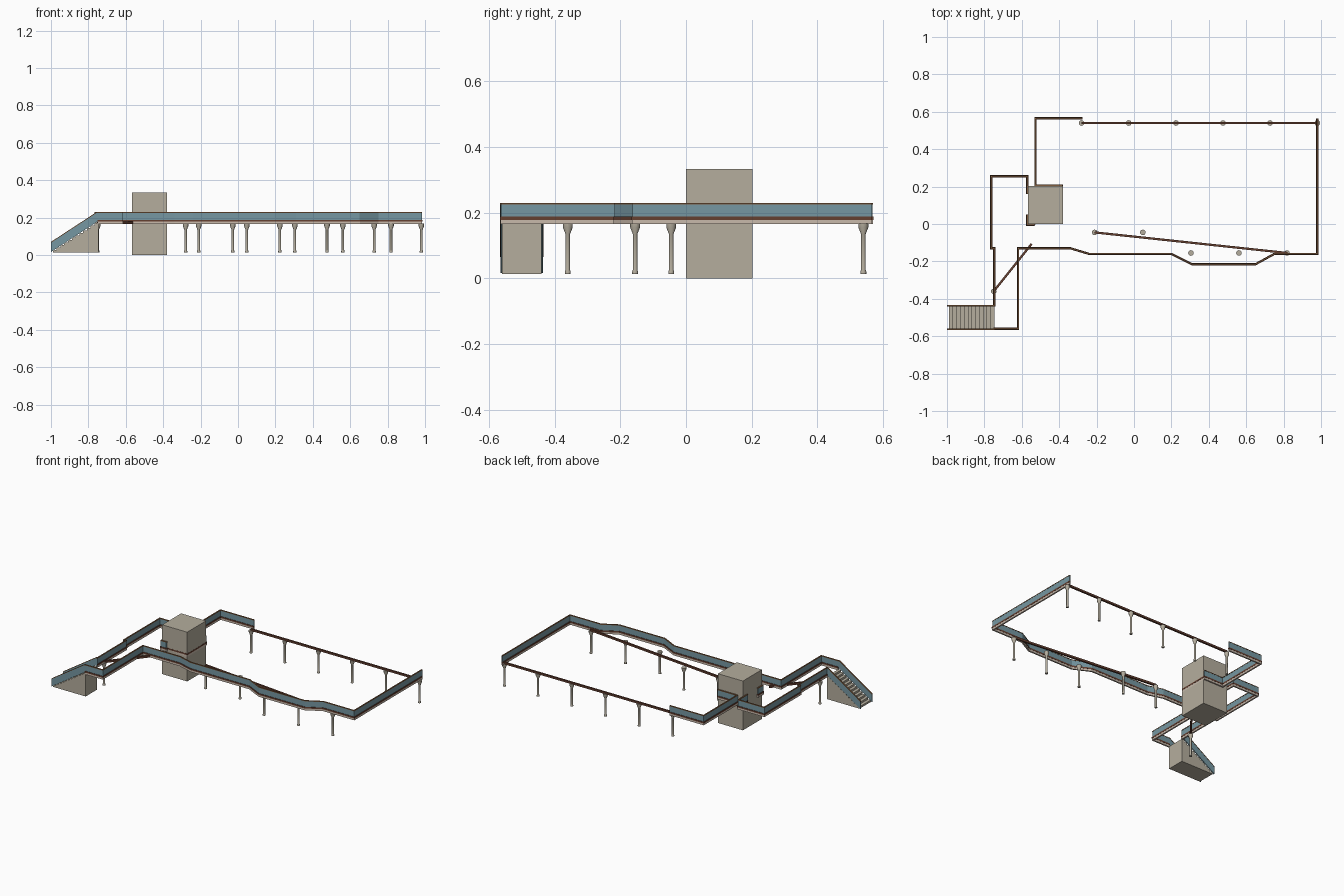
import bpy, bmesh, math
from mathutils import Vector

cube = bpy.data.objects.get("Cube")
if cube:
    bpy.data.objects.remove(cube, do_unlink=True)


def material(name, rgb):
    m = bpy.data.materials.new(name)
    m.use_nodes = True
    m.diffuse_color = (*rgb, 1)
    m.node_tree.nodes["Principled BSDF"].inputs["Base Color"].default_value = (*rgb, 1)
    return m


CONCRETE = material("concrete", (0.46, 0.42, 0.34))
STONE = material("pale trim", (0.58, 0.49, 0.41))
GLASS = material("blue grey panel", (0.18, 0.31, 0.36))
BROWN = material("dark brown", (0.13, 0.05, 0.03))
RAIL = material("rail brown", (0.22, 0.11, 0.05))


def finish(name, bm, mat):
    bmesh.ops.recalc_face_normals(bm, faces=bm.faces)
    mesh = bpy.data.meshes.new(name)
    bm.to_mesh(mesh)
    bm.free()
    mesh.materials.append(mat)
    ob = bpy.data.objects.new(name, mesh)
    bpy.context.collection.objects.link(ob)
    return ob


def sweep(name, path, half, z0, z1, mat):
    """Rectangular strip following a path with mitred corners."""
    pts = [Vector((p[0], p[1], p[2] if len(p) > 2 else 0)) for p in path]
    dirs = [(b - a).to_2d().normalized() for a, b in zip(pts, pts[1:])]
    bm = bmesh.new()
    rings = []
    for i, p in enumerate(pts):
        a, b = dirs[max(i - 1, 0)], dirs[min(i, len(dirs) - 1)]
        na, nb = Vector((-a.y, a.x)), Vector((-b.y, b.x))
        n = (na + nb) / (1 + na.dot(nb)) * half
        rings.append([bm.verts.new((p.x + s * n.x, p.y + s * n.y, p.z + z))
                      for s, z in ((-1, z0), (1, z0), (1, z1), (-1, z1))])
    for r, q in zip(rings, rings[1:]):
        for k in range(4):
            j = (k + 1) % 4
            bm.faces.new((r[k], r[j], q[j], q[k]))
    bm.faces.new(rings[0])
    bm.faces.new(rings[-1])
    return finish(name, bm, mat)


def extrude_y(name, outline, y0, y1, mat):
    bm = bmesh.new()
    face = bm.faces.new([bm.verts.new((x, y0, z)) for x, z in outline])
    new = bmesh.ops.extrude_face_region(bm, geom=[face])["geom"]
    bmesh.ops.translate(bm, vec=(0, y1 - y0, 0),
                        verts=[v for v in new if isinstance(v, bmesh.types.BMVert)])
    return finish(name, bm, mat)


# Parapet layers: half width, bottom, top, material
LAYERS = {
    "edge_trim": (0.005, 0.165, 0.178, STONE),
    "edge_band": (0.006, 0.178, 0.188, BROWN),
    "panel": (0.003, 0.188, 0.225, GLASS),
    "handrail": (0.004, 0.225, 0.23, RAIL),
}


def parapet(name, path):
    for layer, spec in LAYERS.items():
        sweep(f"{name}_{layer}", path, *spec)


parapet("outer", [(-0.75, -0.56), (-0.62, -0.56), (-0.62, -0.13), (-0.34, -0.13),
                  (-0.24, -0.16), (0.2, -0.16), (0.31, -0.215), (0.65, -0.215),
                  (0.75, -0.16), (0.98, -0.16), (0.98, 0.565)])
parapet("tower", [(-0.275, 0.565), (-0.527, 0.565), (-0.527, 0.206), (-0.385, 0.206),
                  (-0.385, 0.005), (-0.53, 0.005), (-0.535, -0.004),
                  (-0.571, -0.004), (-0.571, 0.05)])
parapet("inner", [(-0.571, 0.16), (-0.571, 0.255), (-0.763, 0.255), (-0.763, -0.13),
                  (-0.747, -0.13), (-0.747, -0.44)])

# Lift tower
extrude_y("lift_tower", [(-0.567, 0), (-0.38, 0), (-0.38, 0.333), (-0.567, 0.333)],
          0.0, 0.202, CONCRETE)

# Solid staircase with stepped top
STEPS, X0, X1, Z0, Z1 = 12, -0.99, -0.747, 0.014, 0.17
run, rise = (X1 - X0) / STEPS, (Z1 - Z0) / STEPS
outline = [(X1, Z0), (X0, Z0)]
for i in range(STEPS):
    outline += [(X0 + i * run, Z0 + (i + 1) * rise), (X0 + (i + 1) * run, Z0 + (i + 1) * rise)]
extrude_y("staircase", outline, -0.56, -0.44, CONCRETE)

# Sloping stair sides
for side, y in (("front", -0.562), ("back", -0.438)):
    slope = [(-1, y, -0.16), (-0.755, y, 0), (-0.745, y, 0)]
    sweep(f"stair_{side}_panel", slope, 0.003, 0.176, 0.225, GLASS)
    sweep(f"stair_{side}_handrail", slope, 0.004, 0.225, 0.23, RAIL)

# Support beams
for name, a, b in (("back", (-0.28, 0.54), (0.98, 0.54)),
                   ("front", (-0.21, -0.045), (0.82, -0.155)),
                   ("stair", (-0.75, -0.36), (-0.547, -0.106))):
    sweep(f"{name}_beam", [a, b], 0.006, 0.165, 0.178, BROWN)

# Round columns with flared foot and capital
PROFILE = [(0.009, 0.014), (0.009, 0.02), (0.007, 0.026), (0.007, 0.135),
           (0.015, 0.155), (0.015, 0.167)]
SIDES = 12


def column(name, x, y):
    bm = bmesh.new()
    rings = [[bm.verts.new((x + r * math.cos(math.tau * k / SIDES),
                            y + r * math.sin(math.tau * k / SIDES), z))
              for k in range(SIDES)] for r, z in PROFILE]
    for lo, hi in zip(rings, rings[1:]):
        for k in range(SIDES):
            j = (k + 1) % SIDES
            bm.faces.new((lo[k], lo[j], hi[j], hi[k]))
    bm.faces.new(rings[0])
    bm.faces.new(rings[-1])
    ob = finish(name, bm, CONCRETE)
    bpy.ops.object.select_all(action="DESELECT")
    ob.select_set(True)
    bpy.context.view_layer.objects.active = ob
    bpy.ops.object.shade_smooth_by_angle()


for i in range(6):
    column(f"back_column_{i + 1}", -0.28 + 0.252 * i, 0.54)
for i in range(5):
    column(f"front_column_{i + 1}", -0.21 + 0.257 * i, -0.045 if i < 2 else -0.155)
column("stair_column", -0.75, -0.36)
